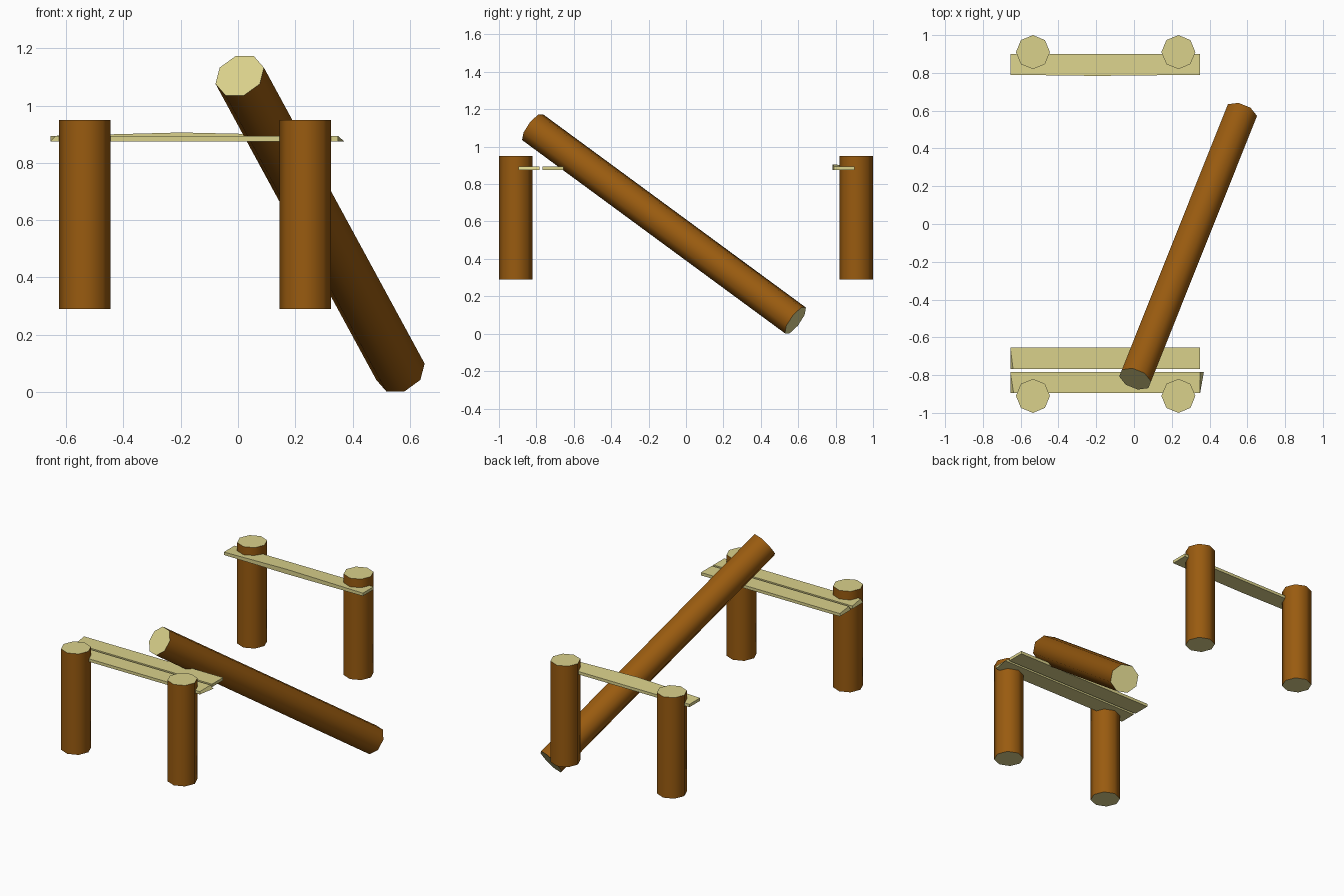
import bpy, bmesh, math
from mathutils import Vector, Matrix

if "Cube" in bpy.data.objects:
    bpy.data.objects.remove(bpy.data.objects["Cube"])


def material(name, color):
    m = bpy.data.materials.new(name)
    m.diffuse_color = (*color, 1)
    m.use_nodes = True
    m.node_tree.nodes["Principled BSDF"].inputs["Base Color"].default_value = m.diffuse_color
    return m


BARK = material("bark", (0.32, 0.105, 0.005))
WOOD = material("cut_wood", (0.70, 0.64, 0.26))


def finish(name, bm, mats):
    bmesh.ops.recalc_face_normals(bm, faces=bm.faces)
    me = bpy.data.meshes.new(name)
    bm.to_mesh(me)
    bm.free()
    for m in mats:
        me.materials.append(m)
    ob = bpy.data.objects.new(name, me)
    bpy.context.collection.objects.link(ob)
    return ob


def log(name, a, b, roll=0.0, r=0.09):
    """Eight-sided log from a to b: smooth bark, flat cut ends."""
    a, b = Vector(a), Vector(b)
    n = (b - a).normalized()
    # side axis is horizontal, second axis points as far up as possible
    side = Vector((0, 0, 1)).cross(n)
    side = side.normalized() if side.length > 1e-4 else Vector((1, 0, 0))
    up = n.cross(side)
    rot = Matrix((side, up, n)).transposed().to_4x4()
    bm = bmesh.new()
    bmesh.ops.create_cone(bm, cap_ends=True, segments=8, radius1=r, radius2=r,
                          depth=(b - a).length,
                          matrix=Matrix.Translation((a + b) / 2) @ rot
                          @ Matrix.Rotation(roll, 4, 'Z'))
    for f in bm.faces:
        f.material_index = 1 if len(f.verts) == 8 else 0
    ob = finish(name, bm, [BARK, WOOD])
    bpy.ops.object.select_all(action='DESELECT')
    ob.select_set(True)
    bpy.context.view_layer.objects.active = ob
    bpy.ops.object.shade_smooth_by_angle(angle=math.radians(60))


def plank(name, y0, y1, chip=0.0, splay=0.0, bulge=0.0):
    """Rough board: chipped left end, splayed right end, bulging front middle."""
    z0, z1 = 0.875, 0.894
    sections = [
        [(-.655, y0, z0), (-.655, y1, z0), (-.655, y1, z1), (-.655 + chip, y0, z1)],
        [(-.20, y0 - bulge / 2, z0), (-.20, y1, z0), (-.20, y1, z1),
         (-.20, y0 - bulge / 2, z1 + bulge)],
        [(.35, y0, z0), (.35 + splay, y1, z0), (.35, y1, z1), (.35, y0, z1)],
    ]
    bm = bmesh.new()
    rings = [[bm.verts.new(p) for p in s] for s in sections]
    for p, q in zip(rings, rings[1:]):
        for i in range(4):
            j = (i + 1) % 4
            bm.faces.new((p[i], p[j], q[j], q[i]))
    bm.faces.new(rings[0])
    bm.faces.new(rings[-1])
    finish(name, bm, [WOOD])


# Upright posts
for end, y in (("front", -.91), ("back", .91)):
    for side, x in (("left", -.535), ("right", .235)):
        log(f"{end}_{side}_post", (x, y, .29), (x, y, .95))

# Crossing boards
plank("front_outer_plank", -.895, -.783, chip=.018, splay=.02)
plank("front_inner_plank", -.768, -.654, chip=.015)
plank("back_plank", .79, .90, bulge=.012)

# Leaning log
log("leaning_log", (.567, .585, .071), (.006, -.82, 1.104), roll=math.radians(22.5))
